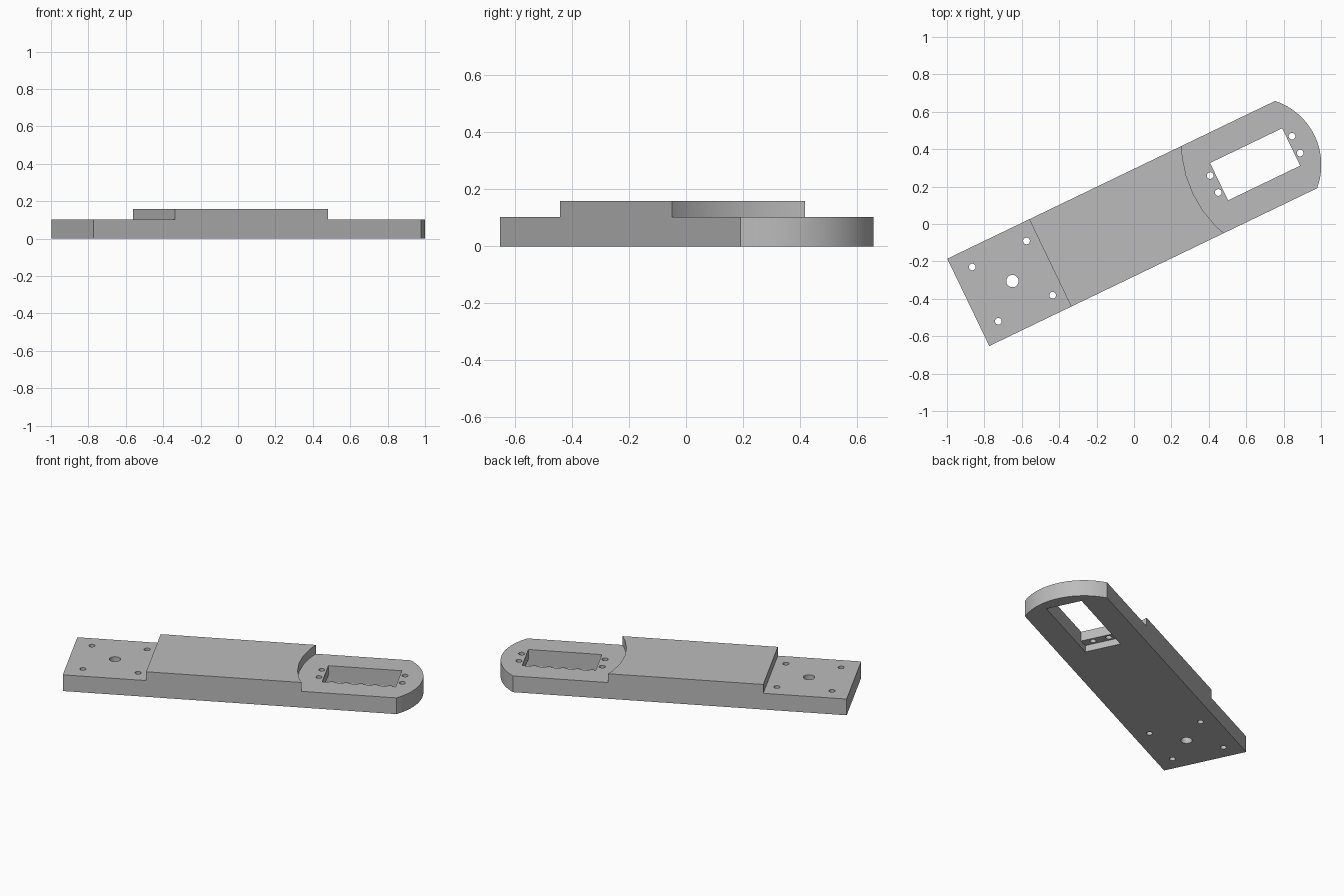
import bpy, bmesh
from math import radians, sin, cos, asin, pi
from mathutils import Matrix

if "Cube" in bpy.data.objects:
    bpy.data.objects.remove(bpy.data.objects["Cube"], do_unlink=True)

HALF_W = 0.259      # half width of the arm
BASE_Z, PAD_Z = 0.103, 0.159
TAIL, STEP = -0.98, -0.494
SERVO_U = 0.722     # centre of the servo pocket along the arm
PLACE = Matrix.Translation((-0.003, 0.006, 0)) @ Matrix.Rotation(radians(25.7), 4, "Z")

grey = bpy.data.materials.new("plain grey")
grey.use_nodes = True
grey.diffuse_color = (0.5, 0.5, 0.5, 1)
grey.node_tree.nodes["Principled BSDF"].inputs["Base Color"].default_value = (0.5, 0.5, 0.5, 1)


def prism(name, outline, z0, z1):
    """Extrude a counter-clockwise outline between two heights."""
    bm = bmesh.new()
    face = bm.faces.new([bm.verts.new((x, y, z0)) for x, y in outline])
    new = bmesh.ops.extrude_face_region(bm, geom=[face])["geom"]
    bmesh.ops.translate(bm, vec=(0, 0, z1 - z0),
                        verts=[g for g in new if isinstance(g, bmesh.types.BMVert)])
    bmesh.ops.recalc_face_normals(bm, faces=bm.faces)
    mesh = bpy.data.meshes.new(name)
    bm.to_mesh(mesh)
    bm.free()
    mesh.materials.append(grey)
    obj = bpy.data.objects.new(name, mesh)
    bpy.context.collection.objects.link(obj)
    return obj


def arc(cx, cy, r, a0, a1, n):
    return [(cx + r * cos(a0 + (a1 - a0) * i / n), cy + r * sin(a0 + (a1 - a0) * i / n))
            for i in range(n + 1)]


def rect(u0, u1, h):
    return [(u0, -h), (u1, -h), (u1, h), (u0, h)]


def hole(u, v, r):
    return prism("hole_cutter", arc(u, v, r, 0, 2 * pi, 24)[:-1], -0.1, 0.3)


# Arm: full-height bar with a rounded end
a = asin(HALF_W / 0.36)
arm = prism("servo_arm", [(TAIL, HALF_W), (TAIL, -HALF_W)] + arc(0.715, 0, 0.36, -a, a, 20), 0, PAD_Z)

# Lowered ends: straight step at the tail, curved step at the servo end
b = asin(0.3 / 0.64)
cutters = [
    prism("tail_step_cutter", rect(-1.2, STEP, 0.4), BASE_Z, 0.3),
    prism("curved_step_cutter", [(1.3, -0.3), (1.3, 0.3)] + arc(0.995, 0, 0.64, pi - b, pi + b, 6),
          BASE_Z, 0.3),
    # Servo pocket, with a longer recess on the underside
    prism("pocket_cutter", rect(SERVO_U - 0.214, SERVO_U + 0.214, 0.111), -0.1, 0.3),
    prism("recess_cutter", rect(SERVO_U - 0.272, SERVO_U + 0.272, 0.111), -0.1, 0.042),
    hole(-0.718, 0, 0.033),
]
# Screw holes
for su in (-1, 1):
    for sv in (-1, 1):
        cutters.append(hole(-0.718 + su * 0.161, sv * 0.161, 0.018))
        cutters.append(hole(SERVO_U + su * 0.243, sv * 0.05, 0.018))

for c in cutters:
    c.hide_render = True
    mod = arm.modifiers.new(c.name, "BOOLEAN")
    mod.operation, mod.solver, mod.object = "DIFFERENCE", "EXACT", c

# Bake the cuts and drop the cutters
bpy.context.view_layer.update()
baked = bpy.data.meshes.new_from_object(arm.evaluated_get(bpy.context.evaluated_depsgraph_get()))
arm.modifiers.clear()
arm.data = baked
for c in cutters:
    bpy.data.objects.remove(c, do_unlink=True)

baked.transform(PLACE)
bpy.ops.object.select_all(action="DESELECT")
arm.select_set(True)
bpy.context.view_layer.objects.active = arm
bpy.ops.object.shade_smooth_by_angle(angle=radians(30))
